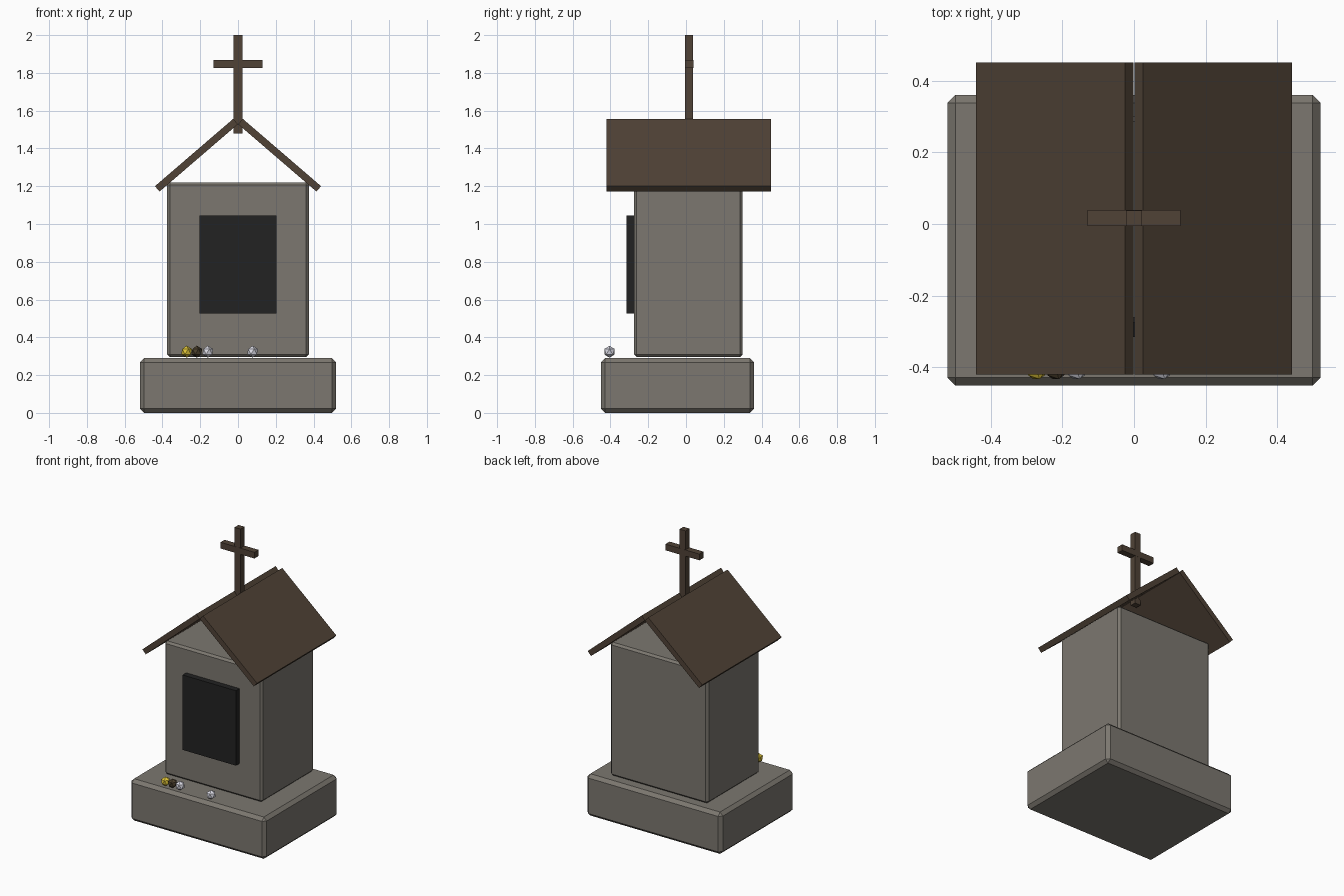
import bpy, bmesh
from mathutils import Vector

cube = bpy.data.objects.get("Cube")
if cube:
    bpy.data.objects.remove(cube, do_unlink=True)


def material(name, colour):
    m = bpy.data.materials.new(name)
    m.use_nodes = True
    m.diffuse_color = (*colour, 1)
    m.node_tree.nodes["Principled BSDF"].inputs["Base Color"].default_value = (*colour, 1)
    return m


stone = material("grey stone", (0.2, 0.185, 0.16))
wood = material("dark wood", (0.08, 0.055, 0.037))
slate = material("black slate", (0.016, 0.016, 0.016))
yellow = material("yellow petals", (0.75, 0.56, 0.04))
white = material("white petals", (0.72, 0.72, 0.8))
brown = material("brown petals", (0.07, 0.05, 0.025))


def finish(name, bm, mat):
    bmesh.ops.recalc_face_normals(bm, faces=bm.faces)
    mesh = bpy.data.meshes.new(name)
    bm.to_mesh(mesh)
    bm.free()
    mesh.materials.append(mat)
    ob = bpy.data.objects.new(name, mesh)
    bpy.context.collection.objects.link(ob)
    return ob


def box(name, low, high, mat, bevel=0):
    low, high = Vector(low), Vector(high)
    bm = bmesh.new()
    bmesh.ops.create_cube(bm, size=1)
    for v in bm.verts:
        v.co = (low + high) / 2 + v.co * (high - low)
    if bevel:
        bmesh.ops.bevel(bm, geom=bm.edges[:], offset=bevel, segments=1, affect='EDGES')
    return finish(name, bm, mat)


def prism(name, profile, y0, y1, mat):
    bm = bmesh.new()
    face = bm.faces.new([bm.verts.new((x, y0, z)) for x, z in profile])
    extruded = bmesh.ops.extrude_face_region(bm, geom=[face])["geom"]
    verts = [g for g in extruded if isinstance(g, bmesh.types.BMVert)]
    bmesh.ops.translate(bm, verts=verts, vec=(0, y1 - y0, 0))
    return finish(name, bm, mat)


# Stone plinth, shrine body and front plaque
box("plinth", (-0.52, -0.45, 0), (0.52, 0.36, 0.29), stone, 0.022)
box("shrine_body", (-0.375, -0.275, 0.296), (0.375, 0.3, 1.22), stone, 0.014)
box("plaque", (-0.205, -0.315, 0.525), (0.205, -0.274, 1.045), slate)

# Two sloping roof boards meeting in a notch at the ridge
for side, sign in (("left", 1), ("right", -1)):
    profile = [(0.025, 1.557), (0.44, 1.2), (0.415, 1.172), (0.001, 1.528)]
    prism(side + "_roof_board", [(sign * x, z) for x, z in profile], -0.42, 0.45, wood)

# Cross on the ridge
box("cross_post", (-0.023, -0.005, 1.48), (0.023, 0.038, 2), wood)
box("cross_bar", (-0.13, -0.006, 1.825), (0.13, 0.039, 1.868), wood)

# Small faceted flower heads along the front ledge
flowers = [("yellow", -0.272, yellow), ("brown", -0.218, brown),
           ("white", -0.16, white), ("lone_white", 0.077, white)]
for name, x, mat in flowers:
    bm = bmesh.new()
    bmesh.ops.create_icosphere(bm, subdivisions=1, radius=0.032)
    bmesh.ops.translate(bm, verts=bm.verts, vec=(x, -0.405, 0.324))
    finish(name + "_flower", bm, mat)
